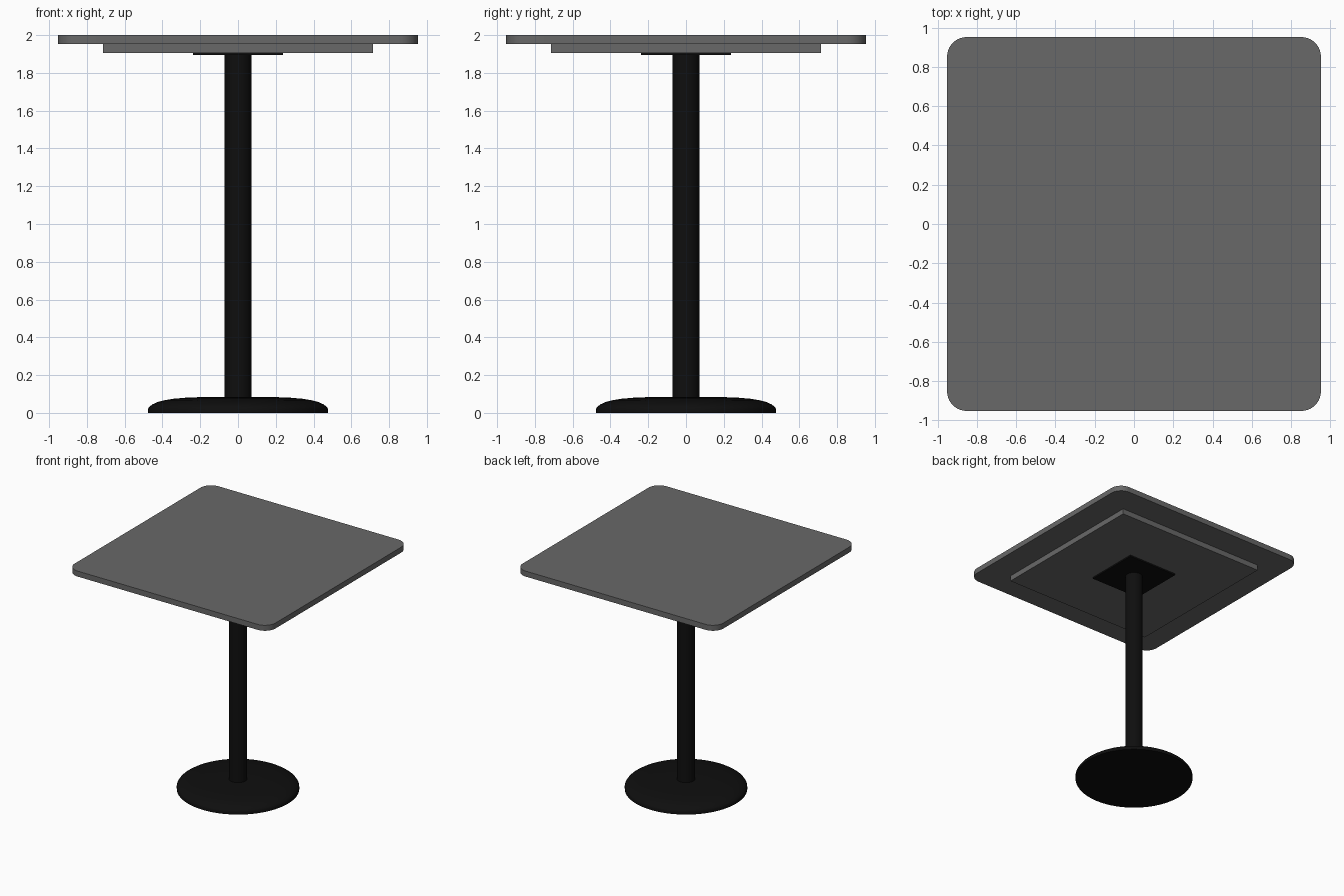
import bpy, bmesh
from math import cos, sin, pi, radians

if "Cube" in bpy.data.objects:
    bpy.data.objects.remove(bpy.data.objects["Cube"])


def material(name, v):
    m = bpy.data.materials.new(name)
    m.diffuse_color = (v, v, v, 1)
    m.use_nodes = True
    m.node_tree.nodes["Principled BSDF"].inputs["Base Color"].default_value = m.diffuse_color
    return m


black = material("black_metal", 0.0045)
grey = material("dark_grey_top", 0.14)


def finish(name, bm, mat, smooth=True):
    bmesh.ops.recalc_face_normals(bm, faces=bm.faces[:])
    me = bpy.data.meshes.new(name)
    bm.to_mesh(me)
    bm.free()
    ob = bpy.data.objects.new(name, me)
    bpy.context.collection.objects.link(ob)
    me.materials.append(mat)
    if smooth:
        bpy.ops.object.select_all(action='DESELECT')
        ob.select_set(True)
        bpy.context.view_layer.objects.active = ob
        bpy.ops.object.shade_smooth_by_angle(angle=radians(35))
    return ob


def slab(name, half, z0, z1, mat, radius=0.0, steps=10):
    """Square slab, optionally with rounded vertical corners."""
    pts = []
    for q in range(4):
        sx, sy = ((1, 1), (-1, 1), (-1, -1), (1, -1))[q]
        c = half - radius
        for i in range(steps + 1 if radius else 1):
            a = q * pi / 2 + i / steps * pi / 2
            pts.append((sx * c + radius * cos(a), sy * c + radius * sin(a)))
    bm = bmesh.new()
    face = bm.faces.new([bm.verts.new((x, y, z0)) for x, y in pts])
    ext = bmesh.ops.extrude_face_region(bm, geom=[face], use_keep_orig=True)
    up = [v for v in ext["geom"] if isinstance(v, bmesh.types.BMVert)]
    bmesh.ops.translate(bm, verts=up, vec=(0, 0, z1 - z0))
    return finish(name, bm, mat, smooth=radius > 0)


def lathe(name, profile, mat, sides=64):
    """Closed solid turned around z; profile runs from bottom to top."""
    bm = bmesh.new()
    rings = [[bm.verts.new((r * cos(2 * pi * i / sides), r * sin(2 * pi * i / sides), z))
              for i in range(sides)] for r, z in profile]
    for lo, hi in zip(rings, rings[1:]):
        for i in range(sides):
            j = (i + 1) % sides
            bm.faces.new((lo[i], lo[j], hi[j], hi[i]))
    bm.faces.new(rings[0][::-1])
    bm.faces.new(rings[-1])
    return finish(name, bm, mat)


# Table top and the square panel beneath it
slab("table_top", 0.952, 1.953, 2.0, grey, radius=0.1)
slab("under_panel", 0.714, 1.906, 1.953, grey)

# Mounting plate and column
slab("mounting_plate", 0.238, 1.894, 1.906, black)
lathe("column", [(0.071, 0.08), (0.071, 1.897)], black)

# Domed round foot
lathe("base", [(0.476, 0), (0.476, 0.022), (0.468, 0.034), (0.451, 0.046),
               (0.425, 0.058), (0.39, 0.067), (0.34, 0.075), (0.27, 0.081),
               (0.18, 0.084), (0.071, 0.085)], black)
